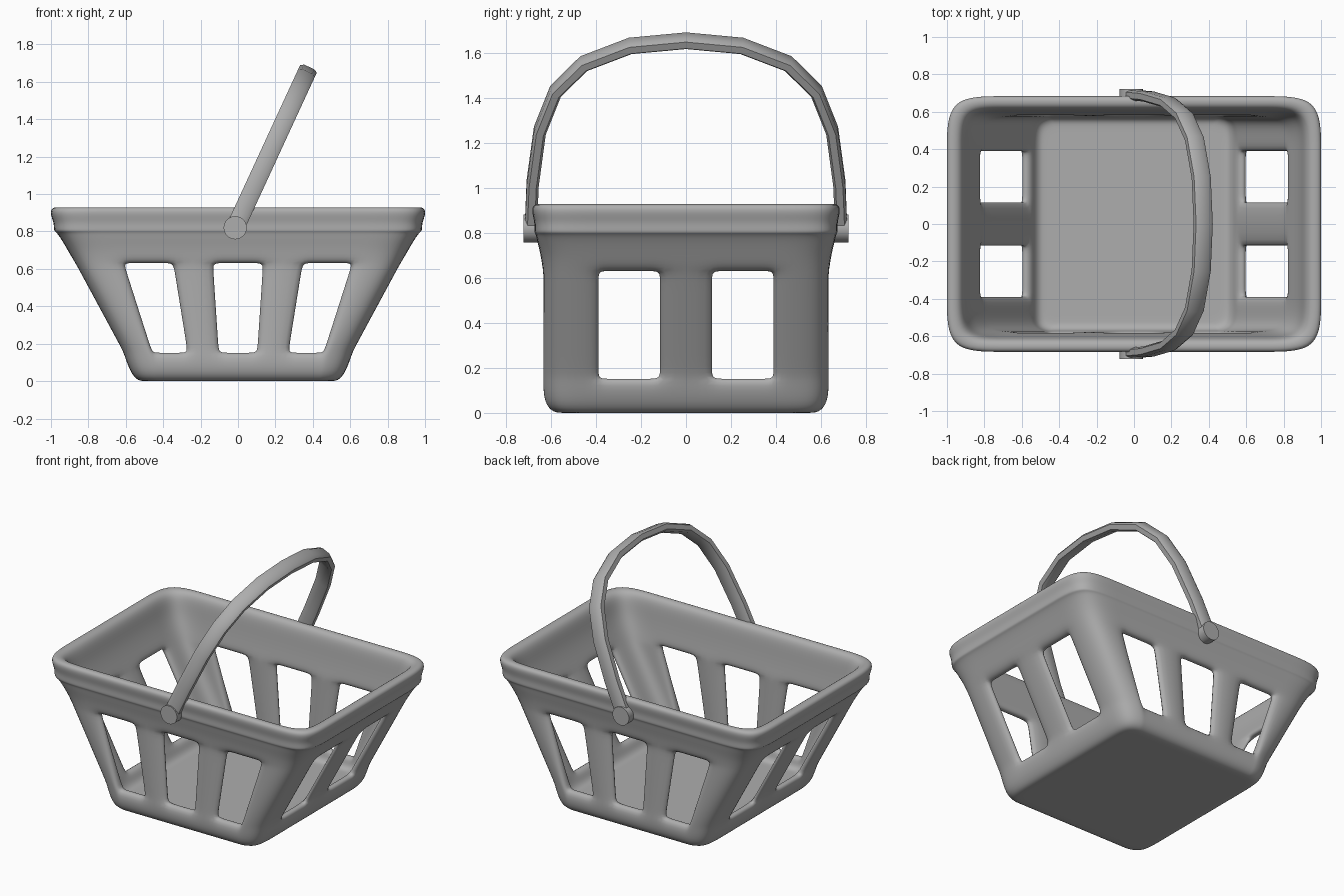
import bpy, bmesh, math
from mathutils import Vector

if "Cube" in bpy.data.objects:
    bpy.data.objects.remove(bpy.data.objects["Cube"])

grey = bpy.data.materials.new("plain_grey")
grey.diffuse_color = (0.42, 0.42, 0.42, 1)
grey.use_nodes = True
grey.node_tree.nodes["Principled BSDF"].inputs["Base Color"].default_value = grey.diffuse_color


def make_object(name, bm, angle=None):
    bmesh.ops.recalc_face_normals(bm, faces=bm.faces[:])
    me = bpy.data.meshes.new(name)
    bm.to_mesh(me)
    bm.free()
    me.materials.append(grey)
    ob = bpy.data.objects.new(name, me)
    bpy.context.collection.objects.link(ob)
    bpy.ops.object.select_all(action='DESELECT')
    ob.select_set(True)
    bpy.context.view_layer.objects.active = ob
    if angle is None:
        bpy.ops.object.shade_smooth()
    else:
        bpy.ops.object.shade_smooth_by_angle(angle=math.radians(angle))
    return ob


# Basket cage ring: rounded rectangle with columns at the window edges
def ring(a, b, z, r, k=1.0):
    s, h = 0.035, max(z, 0.08) - 0.145
    w0, w1, w2 = 0.095 + 0.062 * h, 0.275 + 0.165 * h, 0.455 + 0.31 * h
    w2 = min(w2, a - r - 0.015)
    fx = [w0 - s, w0, w1, w1 + s, w2 - s, w2]
    fy = [0.125, 0.125 + s, 0.385 - s, 0.385]
    xs = [-v for v in reversed(fx)] + fx
    ys = [-v for v in reversed(fy)] + fy
    c = r * 0.27
    half = [(x, -b) for x in xs]
    half += [(a - r, -b), (a - c, -b + c), (a, -b + r)]
    half += [(a, y) for y in ys]
    half += [(a, b - r), (a - c, b - c), (a - r, b)]
    pts = half + [(-x, -y) for x, y in half]
    return [(x * k, y * k, z) for x, y in pts]


def wall(z):
    return 0.53 + 0.54 * z


WIN_Z = [0.155, 0.19, 0.592, 0.628]
outer = [ring(0.53, 0.585, 0, 0.08, 0.5), ring(0.53, 0.585, 0, 0.08, 0.93),
         ring(0.535, 0.59, 0, 0.08), ring(0.575, 0.632, 0.045, 0.11)]
outer += [ring(wall(z), 0.636, z, 0.12) for z in WIN_Z]
rim = [(0.91, 0.645, 0.70, 0.13), (0.948, 0.662, 0.765, 0.13),
       (0.972, 0.668, 0.797, 0.13), (0.985, 0.676, 0.802, 0.13),
       (0.983, 0.672, 0.845, 0.13), (1.003, 0.685, 0.89, 0.14),
       (1.0, 0.683, 0.93, 0.14), (0.94, 0.63, 0.932, 0.11),
       (0.91, 0.607, 0.89, 0.1), (0.89, 0.6, 0.80, 0.1), (0.845, 0.588, 0.70, 0.1)]
inner = [ring(wall(z) - 0.062, 0.575, z, 0.08) for z in reversed(WIN_Z)]
inner += [ring(0.53, 0.572, 0.10, 0.07), ring(0.50, 0.545, 0.075, 0.06),
          ring(0.50, 0.545, 0.075, 0.06, 0.93), ring(0.50, 0.545, 0.075, 0.06, 0.5)]
rings = outer + [ring(*p) for p in rim] + inner

bm = bmesh.new()
V = [[bm.verts.new(p) for p in r] for r in rings]
N = len(V[0])
starts = [0, 4, 8, 15, 19]
starts += [s + N // 2 for s in starts]          # first column of each window
win_cols = {s + i for s in starts for i in range(3)}
o0 = 4                                          # outer window rows
i0 = len(outer) + len(rim)                      # inner window rows (top down)
win_rows = {o0, o0 + 1, o0 + 2, i0, i0 + 1, i0 + 2}
for j in range(len(V) - 1):
    for i in range(N):
        if j in win_rows and i in win_cols:
            continue
        n = (i + 1) % N
        bm.faces.new((V[j][i], V[j][n], V[j + 1][n], V[j + 1][i]))
bm.faces.new(V[0])
bm.faces.new(V[-1])
# Window reveals joining outer and inner skins
for s in starts:
    loop = [(0, i) for i in range(3)] + [(i, 3) for i in range(3)]
    loop += [(3, 3 - i) for i in range(3)] + [(3 - i, 0) for i in range(3)]
    for q in range(12):
        (ra, ca), (rb, cb) = loop[q], loop[(q + 1) % 12]
        bm.faces.new((V[o0 + ra][s + ca], V[o0 + rb][s + cb],
                      V[i0 + 3 - rb][s + cb], V[i0 + 3 - ra][s + ca]))
basket = make_object("basket_body", bm)
sub = basket.modifiers.new("smooth", 'SUBSURF')
sub.levels = sub.render_levels = 2

# Handle: flat band swept along a tilted faceted arch
PIVOT = Vector((-0.015, 0, 0.82))
UP = Vector((0.385, 0, 0.835)).normalized()
SIDE = Vector((UP.z, 0, -UP.x))
arch = [(0.69, 0.82), (0.682, 1.02), (0.65, 1.255), (0.58, 1.43),
        (0.455, 1.553), (0.248, 1.632)]
arch = arch + [(0, 1.655)] + [(-y, z) for y, z in reversed(arch)]
path = [Vector((y, (z - PIVOT.z) / UP.z)) for y, z in arch]
section = [(0.027, 0.03), (0.016, 0.049), (-0.016, 0.049), (-0.027, 0.03),
           (-0.027, -0.03), (-0.016, -0.049), (0.016, -0.049), (0.027, -0.03)]
bm = bmesh.new()
H = []
for i, p in enumerate(path):
    t = (path[min(i + 1, len(path) - 1)] - path[max(i - 1, 0)]).normalized()
    row = []
    for rad, wid in section:
        q = p + Vector((t.y, -t.x)) * rad
        row.append(bm.verts.new(PIVOT + Vector((0, q.x, 0)) + UP * q.y + SIDE * wid))
    H.append(row)
for a, b in zip(H, H[1:]):
    for i in range(8):
        n = (i + 1) % 8
        bm.faces.new((a[i], a[n], b[n], b[i]))
bm.faces.new(H[0])
bm.faces.new(H[-1])
make_object("handle", bm, 50)

# Hinge knobs
for side, name in ((-1, "front_hinge"), (1, "back_hinge")):
    bm = bmesh.new()
    bmesh.ops.create_cone(bm, cap_ends=True, segments=24, radius1=0.062,
                          radius2=0.062, depth=0.07)
    for v in bm.verts:
        x, y, z = v.co
        v.co = (x + PIVOT.x, z + side * 0.688, y + PIVOT.z)
    make_object(name, bm, 40)
